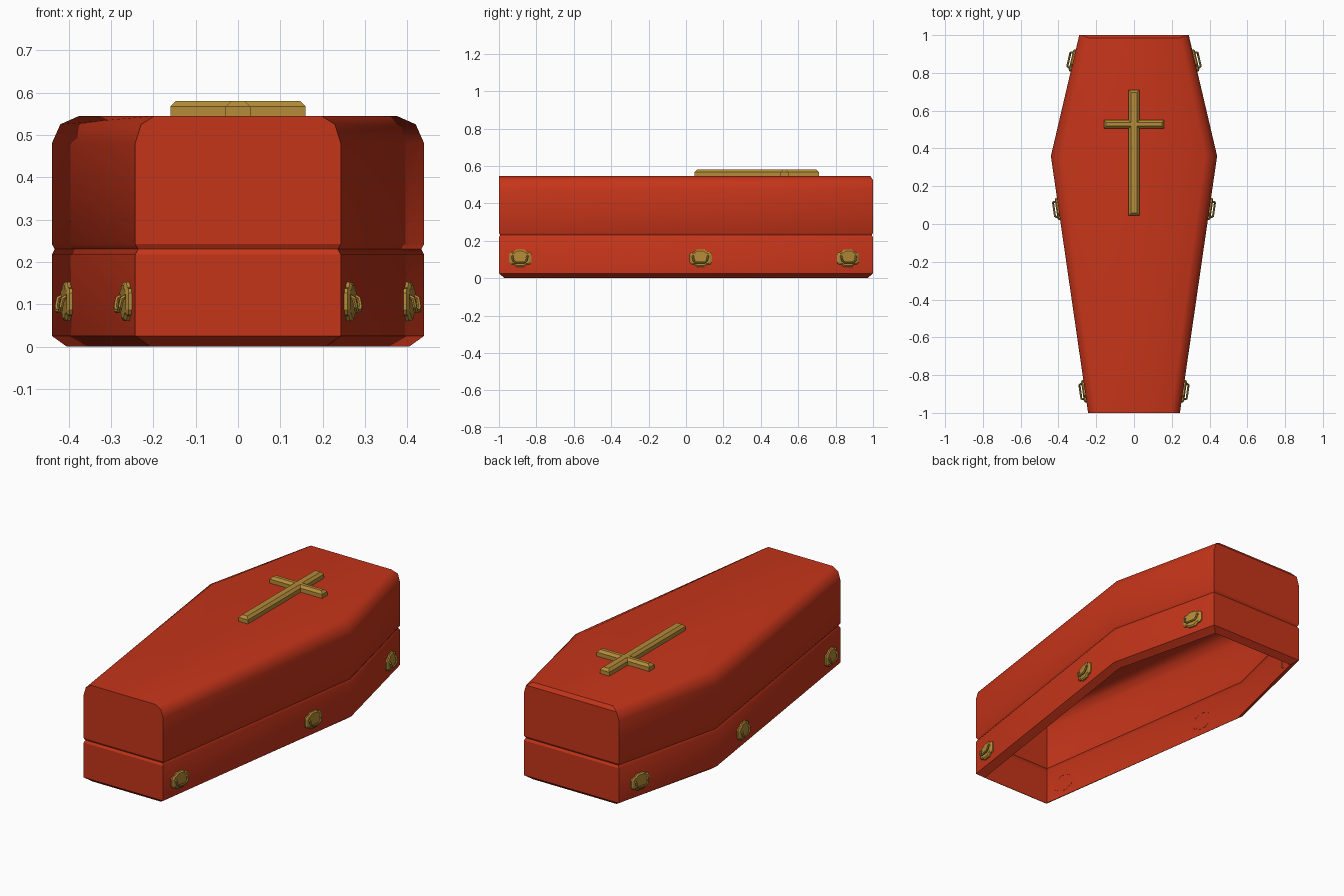
import bpy, bmesh, math
from mathutils import Vector

if "Cube" in bpy.data.objects:
    bpy.data.objects.remove(bpy.data.objects["Cube"])


def material(name, color):
    m = bpy.data.materials.new(name)
    m.diffuse_color = color
    m.use_nodes = True
    m.node_tree.nodes["Principled BSDF"].inputs["Base Color"].default_value = m.diffuse_color
    return m


red = material("red_paint", (0.56, 0.035, 0.01, 1))
gold = material("brass", (0.46, 0.26, 0.04, 1))


def loft(name, rings, mat, cap_end=True):
    """Join equal-length closed rings, with a cap on the last one."""
    bm = bmesh.new()
    loops = [[bm.verts.new(p) for p in r] for r in rings]
    n = len(loops[0])
    for a, b in zip(loops, loops[1:]):
        for i in range(n):
            j = (i + 1) % n
            bm.faces.new((a[i], a[j], b[j], b[i]))
    if cap_end:
        bm.faces.new(loops[-1])
    bmesh.ops.recalc_face_normals(bm, faces=bm.faces)
    me = bpy.data.meshes.new(name)
    bm.to_mesh(me)
    bm.free()
    me.materials.append(mat)
    ob = bpy.data.objects.new(name, me)
    bpy.context.collection.objects.link(ob)
    return ob


# Coffin shell: open underneath, rim chamfer, V groove under the lid, soft top edges
# each level: z, side inset, front inset, back inset
levels = [(0, .035, .03, .03), (.025, 0, 0, 0), (.217, 0, 0, 0), (.23, .007, .007, .007),
          (.242, 0, 0, 0), (.48, 0, 0, 0), (.525, .02, 0, 0), (.545, .065, 0, .014)]


def coffin_ring(z, side, front, back):
    k = .7 if z > .5 else 1
    right = [(.243 - side * k, -1 + front, z), (.44 - side, .36, z), (.29 - side * k, 1 - back, z)]
    return right + [(-x, y, h) for x, y, h in reversed(right)]


coffin = loft("coffin_body", [coffin_ring(*l) for l in levels], red)
bpy.context.view_layer.objects.active = coffin
coffin.select_set(True)
bpy.ops.object.shade_smooth_by_angle(angle=math.radians(50))
for p in coffin.data.polygons:
    if abs(p.normal.y) > .5:
        p.use_smooth = False
coffin.select_set(False)


# Cross on the lid, with chamfered top edges
def cross_ring(z, d):
    w, arm = .029 - d, .16 - d
    y0, y1, y2, y3 = .045 + d, .505 + d, .55 - d, .71 - d
    right = [(w, y0, z), (w, y1, z), (arm, y1, z), (arm, y2, z), (w, y2, z), (w, y3, z)]
    return right + [(-x, y, h) for x, y, h in reversed(right)]


loft("lid_cross", [cross_ring(.54, 0), cross_ring(.567, 0), cross_ring(.58, .013)], gold)


# Handle: shaped back plate and U-shaped bail, built facing +x
def plate_ring(depth, s):
    q = [(.06, .02), (.052, .031), (.034, .034), (.022, .046)]
    top = q + [(-u, v) for u, v in reversed(q)]
    full = top + [(-u, -v) for u, v in top]
    return [(depth, u * s, v * s) for u, v in full]


def bail_rings():
    path = [Vector(p) for p in [(.008, -.04, .014), (.02, -.04, .008), (.024, -.036, -.012),
                                (.024, -.024, -.022), (.024, .024, -.022), (.024, .036, -.012),
                                (.02, .04, .008), (.008, .04, .014)]]
    rings = []
    for i, p in enumerate(path):
        t = (path[min(i + 1, 7)] - path[max(i - 1, 0)]).normalized()
        a = Vector((1, 0, .3)).cross(t).normalized()
        b = t.cross(a)
        rings.append([p + .0055 * (a * math.cos(k * math.pi / 3) + b * math.sin(k * math.pi / 3))
                      for k in range(6)])
    return rings


plate = loft("handle_plate", [plate_ring(-.001, 1), plate_ring(.007, 1), plate_ring(.013, .84)], gold)
bail = loft("handle_bail", bail_rings(), gold)

# Three handles on each side, following the wall angles
front_angle = -math.atan2(.197, 1.36)
back_angle = math.atan2(.15, .64)
spots = [(.26, -.885, front_angle), (.3995, .08, front_angle), (.3215, .865, back_angle)]
first = True
for x, y, ang in spots:
    for side in (1, -1):
        for part in (plate, bail):
            ob = part if first else part.copy()
            if not first:
                bpy.context.collection.objects.link(ob)
            ob.location = (x * side, y, .106)
            ob.rotation_euler.z = ang if side == 1 else math.pi - ang
        first = False
